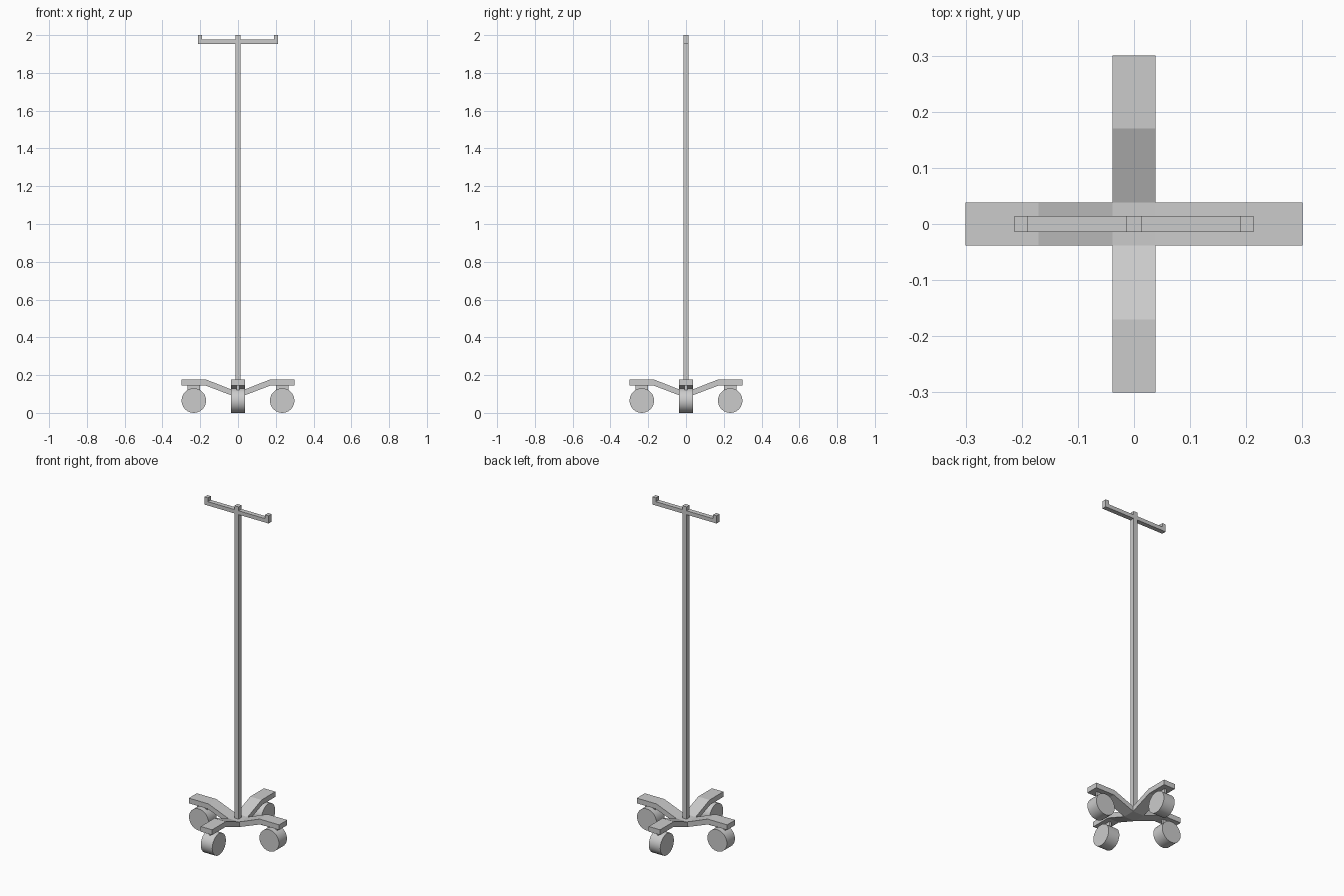
import bpy, bmesh, math
from mathutils import Matrix

if "Cube" in bpy.data.objects:
    bpy.data.objects.remove(bpy.data.objects["Cube"])


def finish(name, bm):
    bmesh.ops.recalc_face_normals(bm, faces=bm.faces)
    mesh = bpy.data.meshes.new(name)
    bm.to_mesh(mesh)
    bm.free()
    ob = bpy.data.objects.new(name, mesh)
    bpy.context.collection.objects.link(ob)
    return ob


def box(name, x0, x1, y0, y1, z0, z1, turn=0.0):
    bm = bmesh.new()
    bmesh.ops.create_cube(bm, size=1)
    for v in bm.verts:
        v.co = ((x0 + x1) / 2 + v.co.x * (x1 - x0),
                (y0 + y1) / 2 + v.co.y * (y1 - y0),
                (z0 + z1) / 2 + v.co.z * (z1 - z0))
    bm.transform(Matrix.Rotation(turn, 4, 'Z'))
    return finish(name, bm)


def extrude_profile(name, points, half, turn):
    # side profile in x/z, given thickness along y
    bm = bmesh.new()
    face = bm.faces.new([bm.verts.new((x, -half, z)) for x, z in points])
    new = bmesh.ops.extrude_face_region(bm, geom=[face])['geom']
    verts = [g for g in new if isinstance(g, bmesh.types.BMVert)]
    bmesh.ops.translate(bm, verts=verts, vec=(0, 2 * half, 0))
    bm.transform(Matrix.Rotation(turn, 4, 'Z'))
    return finish(name, bm)


def wheel(name, x, radius, half, turn):
    bm = bmesh.new()
    bmesh.ops.create_cone(bm, cap_ends=True, segments=24, radius1=radius,
                          radius2=radius, depth=2 * half)
    bm.transform(Matrix.Rotation(turn, 4, 'Z')
                 @ Matrix.Translation((x, 0, radius))
                 @ Matrix.Rotation(math.pi / 2, 4, 'X'))
    for f in bm.faces:
        f.smooth = len(f.verts) == 4
    for e in bm.edges:
        e.smooth = all(len(f.verts) == 4 for f in e.link_faces)
    return finish(name, bm)


HALF = 0.038   # half width of arms and wheels
POLE = 0.014

# Pole and top hanger
box("pole", -POLE, POLE, -POLE, POLE, 0.12, 2.0)
for side, s in (("left", -1), ("right", 1)):
    turn = 0 if s > 0 else math.pi
    extrude_profile(side + "_hanger_hook",
                    [(POLE, 1.954), (0.213, 1.954), (0.213, 2.0),
                     (0.19, 2.0), (0.19, 1.977), (POLE, 1.977)], POLE, turn)

# Hub plate where the arms meet
box("base_hub", -HALF, HALF, -HALF, HALF, 0.094, 0.125)

# Four bent arms, each with a caster
arm = [(HALF, 0.094), (0.175, 0.146), (0.30, 0.146),
       (0.30, 0.177), (0.17, 0.177), (HALF, 0.125)]
for i, where in enumerate(("right", "back", "left", "front")):
    turn = i * math.pi / 2
    extrude_profile(where + "_arm", arm, HALF, turn)
    box(where + "_caster_mount", 0.2, 0.267, -0.007, 0.007, 0.10, 0.147, turn)
    wheel(where + "_wheel", 0.234, 0.065, HALF, turn)
